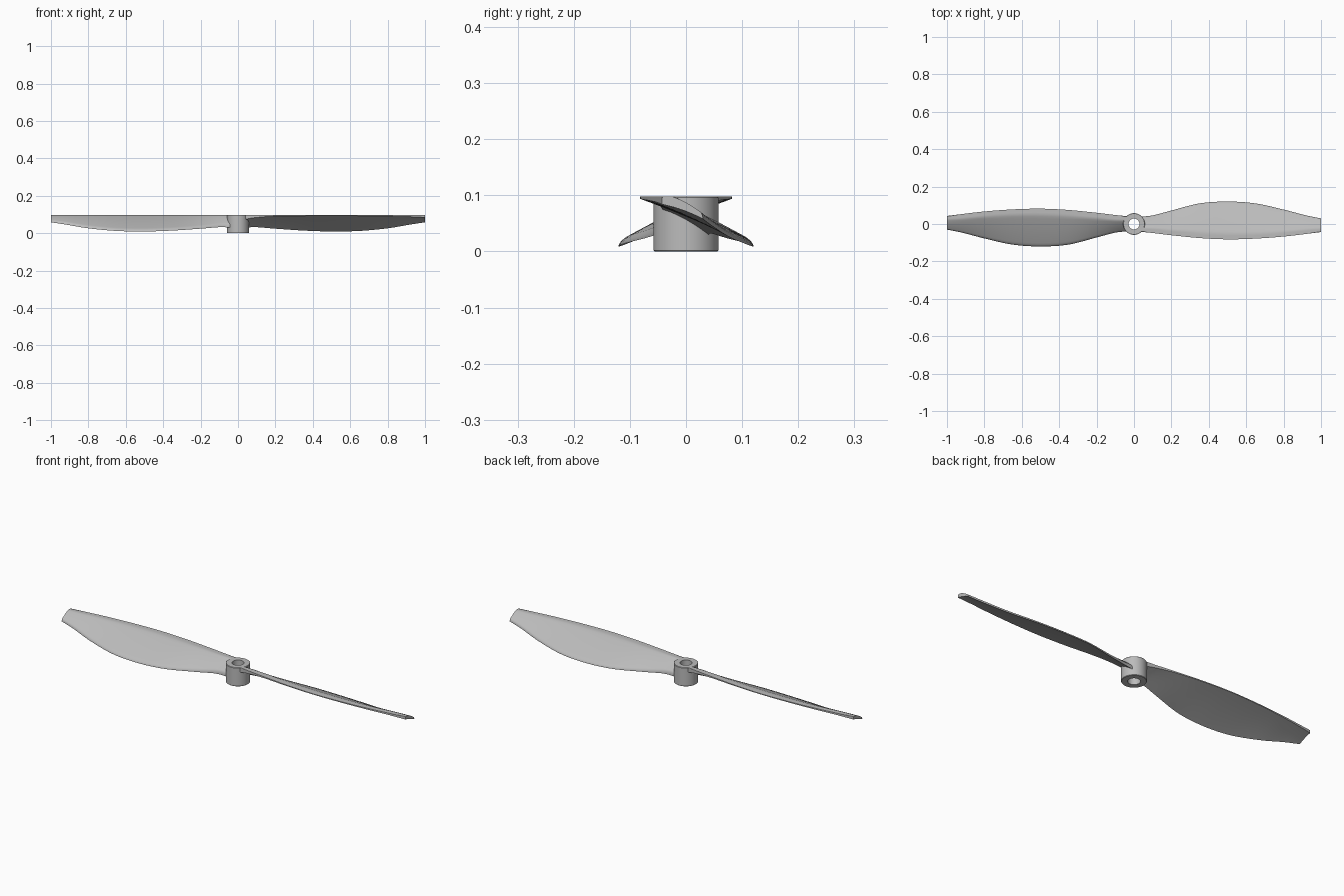
import bpy, bmesh, math

if "Cube" in bpy.data.objects:
    bpy.data.objects.remove(bpy.data.objects["Cube"])

TOP = 0.098
grey = bpy.data.materials.new("light grey plastic")
grey.use_nodes = True
grey.diffuse_color = (0.5, 0.5, 0.5, 1)
grey.node_tree.nodes["Principled BSDF"].inputs["Base Color"].default_value = (0.5, 0.5, 0.5, 1)


def make_object(name, bm, angle):
    bmesh.ops.recalc_face_normals(bm, faces=bm.faces)
    mesh = bpy.data.meshes.new(name)
    bm.to_mesh(mesh)
    bm.free()
    mesh.materials.append(grey)
    obj = bpy.data.objects.new(name, mesh)
    bpy.context.collection.objects.link(obj)
    bpy.ops.object.select_all(action="DESELECT")
    obj.select_set(True)
    bpy.context.view_layer.objects.active = obj
    bpy.ops.object.shade_smooth_by_angle(angle=math.radians(angle))
    return obj


def bridge(bm, a, b):
    n = len(a)
    for i in range(n):
        j = (i + 1) % n
        bm.faces.new((a[i], a[j], b[j], b[i]))


# Hub: a tube with slightly eased rims
def build_hub():
    bm = bmesh.new()
    r, bore, ease = 0.058, 0.029, 0.002
    profile = [(bore, 0), (r - ease, 0), (r, ease), (r, TOP - ease), (r - ease, TOP), (bore, TOP)]
    rings = []
    for rad, z in profile:
        angles = [2 * math.pi * i / 64 for i in range(64)]
        rings.append([bm.verts.new((rad * math.cos(a), rad * math.sin(a), z)) for a in angles])
    for i, ring in enumerate(rings):
        bridge(bm, ring, rings[(i + 1) % len(rings)])
    make_object("hub", bm, 40)


# Blade stations: x, leading y, trailing y, leading z, trailing z, thickness
STATIONS = [
    (0.040, -0.042, 0.040, 0.075, 0.030, 0.034),
    (0.100, -0.048, 0.046, 0.084, 0.032, 0.028),
    (0.200, -0.060, 0.072, 0.091, 0.024, 0.021),
    (0.350, -0.075, 0.110, 0.093, 0.014, 0.018),
    (0.500, -0.082, 0.120, 0.094, 0.009, 0.017),
    (0.650, -0.078, 0.110, 0.093, 0.012, 0.017),
    (0.800, -0.067, 0.077, 0.091, 0.026, 0.018),
    (0.920, -0.053, 0.046, 0.088, 0.046, 0.019),
    (1.000, -0.043, 0.030, 0.084, 0.058, 0.019),
]


def station_at(u):
    """Smooth (Catmull-Rom) blend through the stations."""
    k = min(int(u), len(STATIONS) - 2)
    t = u - k
    p = [STATIONS[max(0, min(len(STATIONS) - 1, k + d))] for d in (-1, 0, 1, 2)]
    return [b + 0.5 * t * (c - a + t * (2 * a - 5 * b + 4 * c - d + t * (3 * (b - c) + d - a)))
            for a, b, c, d in zip(*p)]


def section(u, n=20):
    """Cambered slanted section whose upper side is cut flat at the top plane."""
    x, y0, y1, z0, z1, thick = station_at(u)
    upper, lower = [], []
    for i in range(n + 1):
        s = (1 - math.cos(math.pi * i / n)) / 2
        y = y0 + (y1 - y0) * s
        low = z0 + (z1 - z0) * s + 0.012 * s * (1 - s)
        nose = min(1, (s / 0.06) ** 0.5)
        tail = min(1, max(0, (1 - s) / 0.04)) ** 0.5
        height = thick * (1 - 0.5 * s * s) * (0.35 + 0.65 * nose) * (0.25 + 0.75 * tail)
        upper.append((x, y, min(TOP, low + height) if i else TOP))
        lower.append((x, y, low))
    return upper + lower[::-1]


# Two blades, half a turn apart
def build_blade(name, sign):
    bm = bmesh.new()
    count = 64
    loops = []
    for i in range(count + 1):
        pts = section((len(STATIONS) - 1) * i / count)
        loops.append([bm.verts.new((sign * x, sign * y, z)) for x, y, z in pts])
    for a, b in zip(loops, loops[1:]):
        bridge(bm, a, b)
    bm.faces.new(loops[0])
    bm.faces.new(loops[-1])
    make_object(name, bm, 35)


build_hub()
build_blade("left_blade", 1)
build_blade("right_blade", -1)
